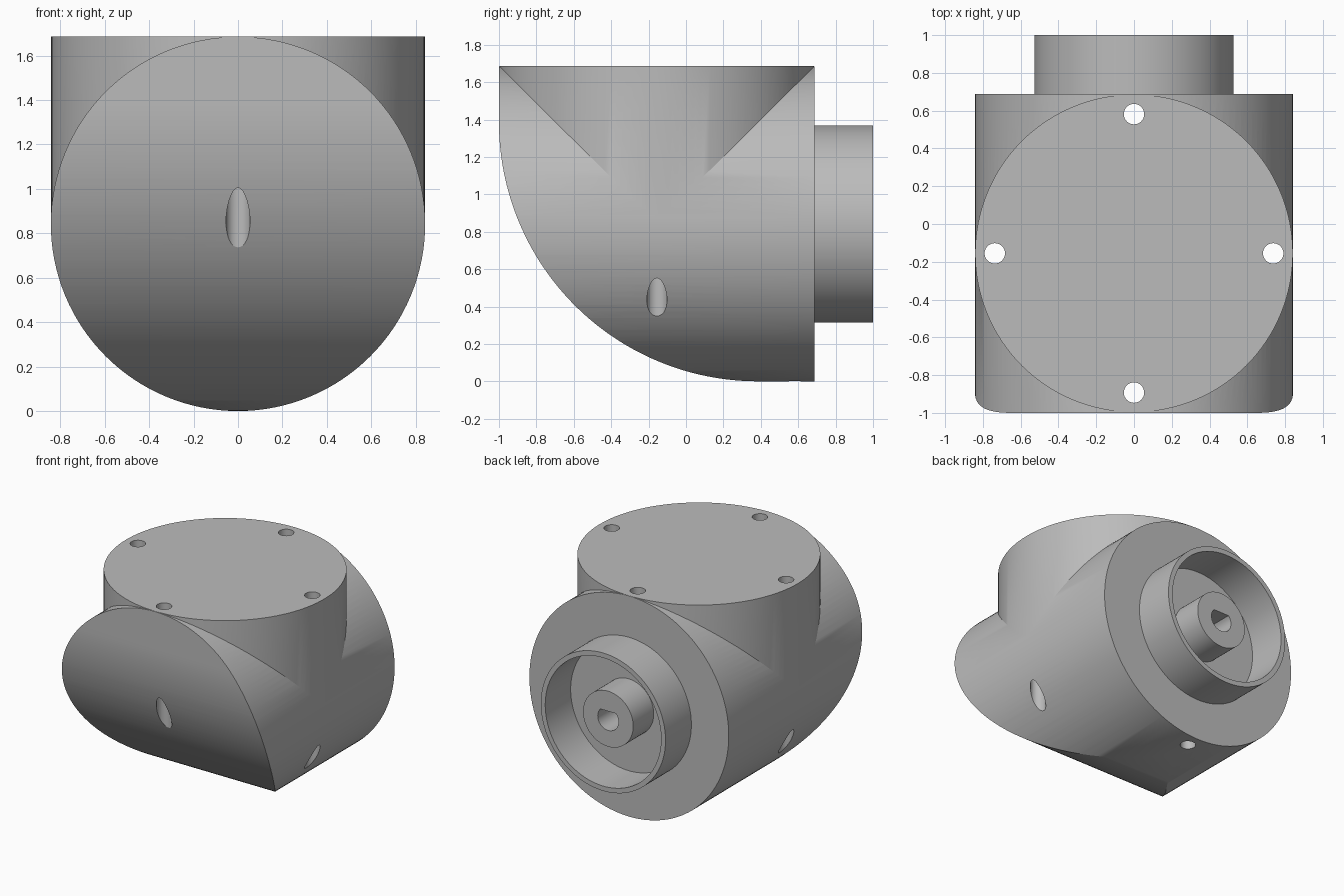
import bpy, bmesh, math
from mathutils import Matrix, Vector

cube = bpy.data.objects.get("Cube")
if cube:
    bpy.data.objects.remove(cube)

R = 0.8425       # body radius, also height of the horizontal axis
BACK = 0.6875    # rear face of the body
PORT_Y = -0.1555 # axis of the upright port

grey = bpy.data.materials.new("plain_grey")
grey.use_nodes = True
grey.diffuse_color = (0.5, 0.5, 0.5, 1)
grey.node_tree.nodes["Principled BSDF"].inputs["Base Color"].default_value = (0.5, 0.5, 0.5, 1)


def to_object(name, bm):
    bmesh.ops.recalc_face_normals(bm, faces=bm.faces)
    mesh = bpy.data.meshes.new(name)
    bm.to_mesh(mesh)
    bm.free()
    mesh.materials.append(grey)
    obj = bpy.data.objects.new(name, mesh)
    bpy.context.collection.objects.link(obj)
    return obj


def cylinder(name, radius, start, end, segments=128):
    """Capped cylinder between two points."""
    a, b = Vector(start), Vector(end)
    turn = (b - a).to_track_quat('Z', 'Y').to_matrix().to_4x4()
    bm = bmesh.new()
    bmesh.ops.create_cone(bm, cap_ends=True, segments=segments,
                          radius1=radius, radius2=radius, depth=(b - a).length,
                          matrix=Matrix.Translation((a + b) / 2) @ turn)
    return to_object(name, bm)


def prism(name, points, offset):
    """Extrude a closed 3D outline along an offset."""
    bm = bmesh.new()
    face = bm.faces.new([bm.verts.new(p) for p in points])
    grown = bmesh.ops.extrude_face_region(bm, geom=[face], use_keep_orig=True)
    verts = [g for g in grown["geom"] if isinstance(g, bmesh.types.BMVert)]
    bmesh.ops.translate(bm, verts=verts, vec=offset)
    return to_object(name, bm)


def combine(target, tool, operation):
    mod = target.modifiers.new("combine", 'BOOLEAN')
    mod.operation, mod.solver, mod.object = operation, 'EXACT', tool
    bpy.context.view_layer.objects.active = target
    bpy.ops.object.modifier_apply(modifier=mod.name)
    bpy.data.objects.remove(tool)


def smooth(obj):
    bpy.ops.object.select_all(action='DESELECT')
    obj.select_set(True)
    bpy.context.view_layer.objects.active = obj
    bpy.ops.object.shade_smooth_by_angle(angle=math.radians(25))


# Body: horizontal barrel joined with an upright port
body = cylinder("elbow_body", R, (0, -1.1, R), (0, BACK, R))
combine(body, cylinder("port", R - 0.0015, (0, PORT_Y, R), (0, PORT_Y, 2 * R + 0.001)), 'UNION')

# Rounded heel cut across the front and underside
bend = 1.385
outline = [(-1.5, -1.4, -0.2), (-1.5, -1.4, 1.9), (-1.5, -1, 1.9)]
for i in range(65):
    t = math.pi / 2 * i / 64
    outline.append((-1.5, bend - 1 - bend * math.cos(t), bend + 0.001 - bend * math.sin(t)))
outline.append((-1.5, bend - 1, -0.2))
combine(body, prism("heel_cutter", outline, (3, 0, 0)), 'DIFFERENCE')

# Four bolt holes straight through
for i in range(4):
    t = math.pi / 2 * i
    x, y = 0.737 * math.cos(t), PORT_Y + 0.737 * math.sin(t)
    combine(body, cylinder("hole_cutter", 0.054, (x, y, -0.3), (x, y, 2), 32), 'DIFFERENCE')
smooth(body)

# Rear collar with an open recess
collar = cylinder("rear_collar", 0.527, (0, BACK - 0.02, R), (0, 1, R))
combine(collar, cylinder("recess_cutter", 0.49, (0, BACK + 0.005, R), (0, 1.2, R)), 'DIFFERENCE')
smooth(collar)

# Hub with a D-shaped shaft socket, flat side up
hub = cylinder("shaft_hub", 0.212, (0, BACK - 0.01, R), (0, 0.94, R), 64)
bore, flat = 0.088, math.radians(42)
socket = []
for i in range(33):
    t = flat - (math.pi + 2 * flat) * i / 32
    socket.append((bore * math.cos(t), 0.71, R + bore * math.sin(t)))
combine(hub, prism("socket_cutter", socket, (0, 0.4, 0)), 'DIFFERENCE')
smooth(hub)
